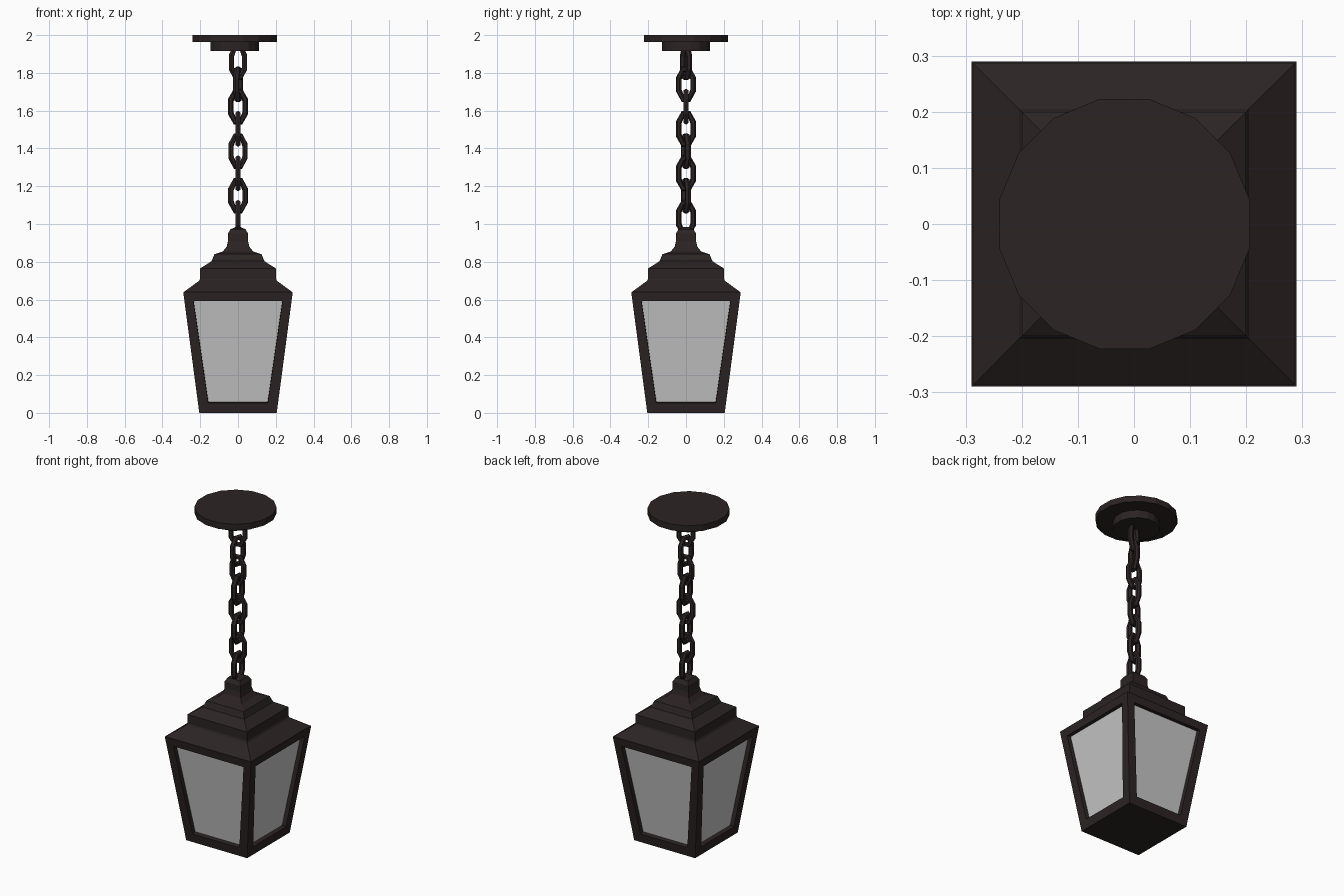
import bpy, bmesh, math
from mathutils import Matrix, Vector

if "Cube" in bpy.data.objects:
    bpy.data.objects.remove(bpy.data.objects["Cube"])


def material(name, rgb):
    m = bpy.data.materials.new(name)
    m.diffuse_color = (*rgb, 1)
    m.use_nodes = True
    m.node_tree.nodes["Principled BSDF"].inputs["Base Color"].default_value = m.diffuse_color
    return m


IRON = material("dark_bronze", (0.025, 0.017, 0.017))
GLASS = material("frosted_glass", (0.56, 0.56, 0.56))


def finish(bm, name, mats):
    bmesh.ops.recalc_face_normals(bm, faces=bm.faces)
    me = bpy.data.meshes.new(name)
    bm.to_mesh(me)
    bm.free()
    for m in mats:
        me.materials.append(m)
    ob = bpy.data.objects.new(name, me)
    bpy.context.collection.objects.link(ob)
    return ob


def loft(bm, rings, closed=False):
    """Skin a list of vertex rings; cap the ends unless it loops round."""
    vs = [[bm.verts.new(p) for p in r] for r in rings]
    pairs = list(zip(vs, vs[1:])) + ([(vs[-1], vs[0])] if closed else [])
    for a, b in pairs:
        n = len(a)
        for i in range(n):
            j = (i + 1) % n
            bm.faces.new((a[i], a[j], b[j], b[i]))
    if not closed:
        bm.faces.new(vs[0][::-1])
        bm.faces.new(vs[-1])


def square(h, z):
    return [(-h, -h, z), (h, -h, z), (h, h, z), (-h, h, z)]


# Lantern body: tapered box with four recessed panes
bm = bmesh.new()
loft(bm, [square(0.205, 0), square(0.29, 0.64)])
bmesh.ops.recalc_face_normals(bm, faces=bm.faces)
sides = [f for f in bm.faces if abs(f.normal.z) < 0.5]
bmesh.ops.inset_individual(bm, faces=sides, thickness=0.072)
bmesh.ops.inset_individual(bm, faces=sides, thickness=0.001, depth=-0.025)
for f in sides:
    f.material_index = 1
finish(bm, "lantern_body", [IRON, GLASS])

# Stepped square roof
bm = bmesh.new()
profile = [(0.29, 0.638), (0.205, 0.70), (0.20, 0.71), (0.20, 0.765),
           (0.14, 0.803), (0.125, 0.84), (0.08, 0.855), (0.06, 0.88),
           (0.053, 0.91), (0.053, 0.95), (0.04, 0.972), (0.015, 0.983)]
loft(bm, [square(h, z) for h, z in profile])
finish(bm, "roof", [IRON])


# Ceiling canopy: two stacked sixteen-sided discs, slightly off centre
def disc(name, r, z0, z1):
    bm = bmesh.new()
    ang = [(i + 0.5) * math.tau / 16 for i in range(16)]
    loft(bm, [[(-0.017 + r * math.cos(a), r * math.sin(a), z) for a in ang]
              for z in (z0, z1)])
    finish(bm, name, [IRON])


disc("canopy_plate", 0.227, 1.963, 2.0)
disc("canopy_collar", 0.13, 1.915, 1.965)


# Chain: eight oval links alternating a quarter turn
def link(name, z, turn):
    bm = bmesh.new()
    rings = []
    for i in range(8):
        a = (i + 0.5) * math.tau / 8
        d = Vector((math.cos(a), 0, math.sin(a)))
        c = Vector((0.042 * d.x, 0, 0.086 * d.z))
        rings.append([c + 0.016 * (math.cos(t) * d + Vector((0, math.sin(t), 0)))
                      for t in (k * math.tau / 6 for k in range(6))])
    loft(bm, rings, closed=True)
    bm.transform(Matrix.Translation((0, 0, z)) @ Matrix.Rotation(math.radians(turn), 4, 'Z'))
    finish(bm, name, [IRON])


turns = [25, 75, 0, 90, 18, 90, 15, 90]
for i, t in enumerate(turns):
    link(f"chain_link_{i + 1}", 1.857 - 0.1178 * i, t)
